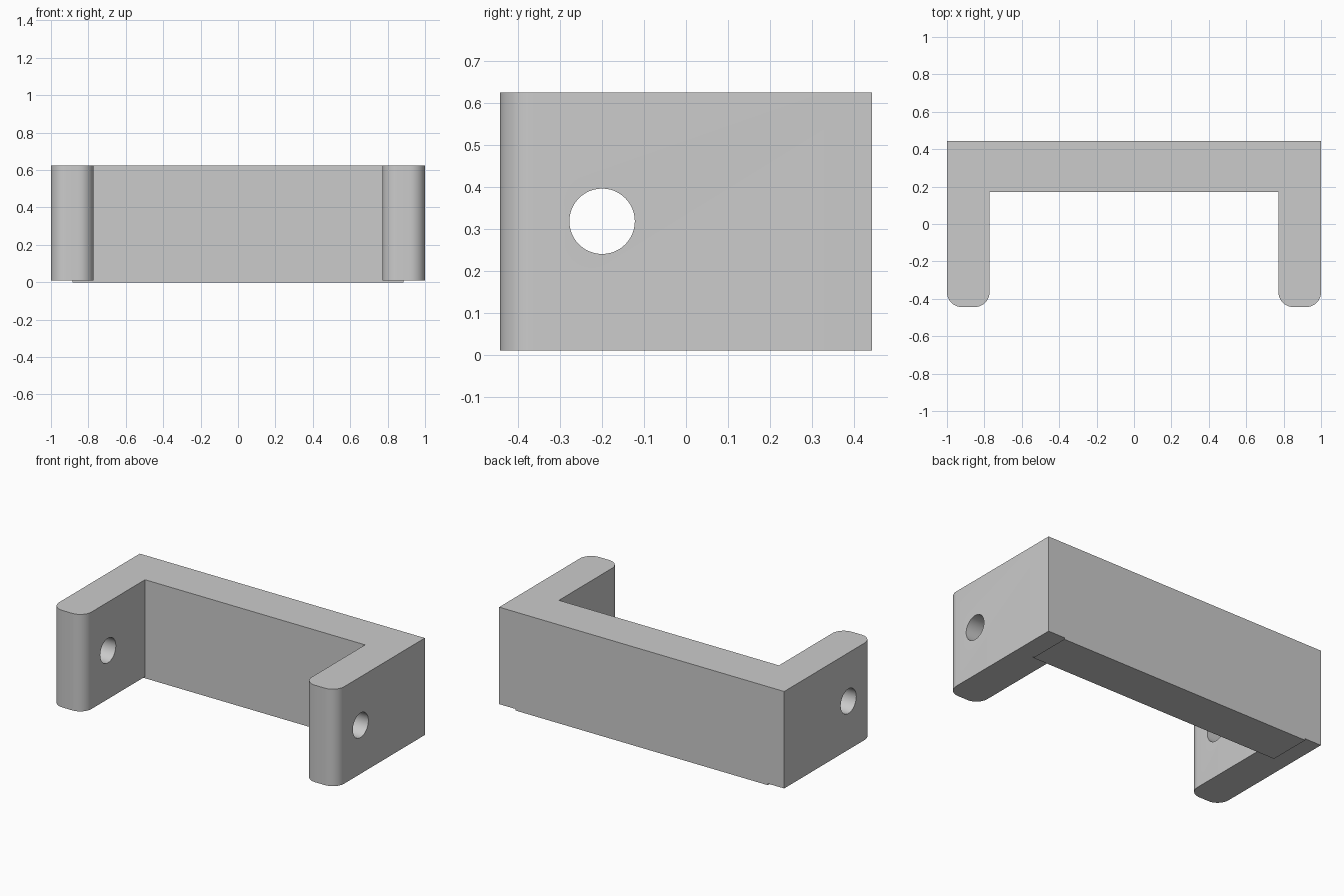
import bpy, bmesh, math

if "Cube" in bpy.data.objects:
    bpy.data.objects.remove(bpy.data.objects["Cube"])

W, D = 1.0, 0.444            # half width, half depth
INNER_X, INNER_Y = 0.772, 0.171
Z0, Z1 = 0.01, 0.625
R = 0.08                     # arm tip corner radius


def finish(name, bm):
    mesh = bpy.data.meshes.new(name)
    bm.to_mesh(mesh)
    bm.free()
    obj = bpy.data.objects.new(name, mesh)
    bpy.context.collection.objects.link(obj)
    return obj


def arc(cx, cy, start, end, n=10):
    return [(cx + R * math.cos(math.radians(start + (end - start) * i / n)),
             cy + R * math.sin(math.radians(start + (end - start) * i / n)))
            for i in range(n + 1)]


# U-shaped bracket: right half of the outline, mirrored for the left
half = [(INNER_X, INNER_Y)]
half += arc(INNER_X + R, -D + R, 180, 270)
half += arc(W - R, -D + R, 270, 360)
half += [(W, D)]
outline = half + [(-x, y) for x, y in reversed(half)]

bm = bmesh.new()
face = bm.faces.new([bm.verts.new((x, y, Z0)) for x, y in outline])
top = bmesh.ops.extrude_face_region(bm, geom=[face])["geom"]
bmesh.ops.translate(bm, vec=(0, 0, Z1 - Z0),
                    verts=[v for v in top if isinstance(v, bmesh.types.BMVert)])
bmesh.ops.recalc_face_normals(bm, faces=bm.faces)
bracket = finish("bracket", bm)

# Pin hole through both arms
bpy.ops.mesh.primitive_cylinder_add(vertices=48, radius=0.078, depth=3,
                                    location=(0, -0.2, 0.318),
                                    rotation=(0, math.pi / 2, 0))
cutter = bpy.context.object
cutter.name = "hole_cutter"
mod = bracket.modifiers.new("pin_hole", "BOOLEAN")
mod.object = cutter
mod.solver = "EXACT"
bpy.context.view_layer.objects.active = bracket
bpy.ops.object.select_all(action="DESELECT")
bracket.select_set(True)
bpy.ops.object.modifier_apply(modifier=mod.name)
bpy.data.objects.remove(cutter)
bpy.ops.object.shade_smooth_by_angle(angle=math.radians(30))

# Thin lip under the back wall, open at its ends
bm = bmesh.new()
section = [(D, Z0), (D, 0), (INNER_Y, 0), (INNER_Y, Z0)]
left, right = [[bm.verts.new((x, y, z)) for y, z in section]
               for x in (-0.885, 0.885)]
for i in range(3):
    bm.faces.new((left[i], left[i + 1], right[i + 1], right[i]))
bmesh.ops.recalc_face_normals(bm, faces=bm.faces)
bm.normal_update()
bm.faces.ensure_lookup_table()
if bm.faces[1].normal.z > 0:
    bmesh.ops.reverse_faces(bm, faces=bm.faces)
finish("wall_underside", bm)
